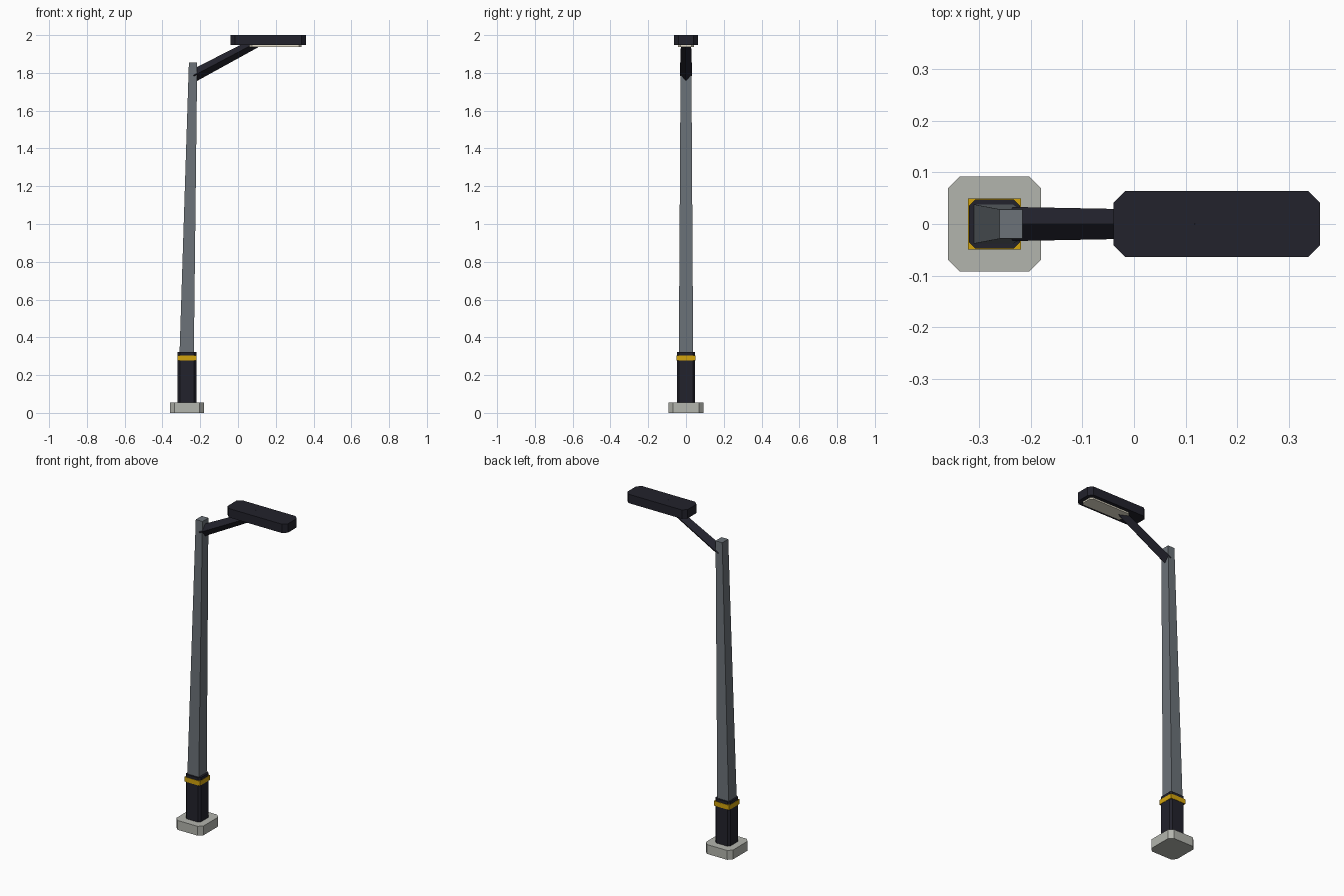
import bpy
import bmesh
from math import atan2
from mathutils import Vector, Matrix

cube = bpy.data.objects.get("Cube")
if cube:
    bpy.data.objects.remove(cube, do_unlink=True)


def material(name, rgb):
    mat = bpy.data.materials.new(name)
    mat.use_nodes = True
    mat.diffuse_color = (*rgb, 1)
    bsdf = next(n for n in mat.node_tree.nodes if n.type == 'BSDF_PRINCIPLED')
    bsdf.inputs["Base Color"].default_value = (*rgb, 1)
    return mat


concrete = material("pale concrete", (0.45, 0.46, 0.42))
dark = material("dark navy metal", (0.016, 0.016, 0.025))
steel = material("grey steel", (0.15, 0.17, 0.19))
yellow = material("warning yellow", (0.65, 0.37, 0.004))
glow = material("warm lens", (0.85, 0.80, 0.65))


def finish(name, bm, mat):
    bmesh.ops.recalc_face_normals(bm, faces=bm.faces)
    mesh = bpy.data.meshes.new(name)
    bm.to_mesh(mesh)
    bm.free()
    mesh.materials.append(mat)
    obj = bpy.data.objects.new(name, mesh)
    bpy.context.collection.objects.link(obj)
    return obj


def block(name, x, half_y, z, mat, chamfer=0):
    """Box between x and z limits, with its upright edges chamfered."""
    bm = bmesh.new()
    size = Vector((x[1] - x[0], 2 * half_y, z[1] - z[0]))
    centre = Vector((sum(x) / 2, 0, sum(z) / 2))
    bmesh.ops.create_cube(bm, matrix=Matrix.Translation(centre) @ Matrix.Diagonal((*size, 1)))
    if chamfer:
        upright = [e for e in bm.edges if abs(e.verts[0].co.z - e.verts[1].co.z) > size.z / 2]
        bmesh.ops.bevel(bm, geom=upright, offset=chamfer, segments=1, affect='EDGES')
    return finish(name, bm, mat)


# Footing, boot and warning band
block("footing", (-0.36, -0.18), 0.092, (0, 0.056), concrete, 0.023)
block("pole_boot", (-0.319, -0.221), 0.047, (0.05, 0.322), dark, 0.011)
block("warning_band", (-0.321, -0.219), 0.049, (0.277, 0.305), yellow)

# Tapered pole leaning towards the lamp
pole = block("pole", (-0.31, -0.234), 0.038, (0.3, 1.855), steel)
for v in pole.data.vertices:
    if v.co.z > 1:
        v.co.x = -0.26 if v.co.x < -0.27 else -0.216
        v.co.y *= 0.75

# Diamond-section arm
start, end = Vector((-0.235, 0, 1.785)), Vector((0.13, 0, 1.978))
axis = end - start
bm = bmesh.new()
bmesh.ops.create_cone(bm, cap_ends=True, segments=4, radius1=0.033, radius2=0.026,
                      depth=axis.length)
# Keep the diamond's points upright and sideways
if min(abs(v.co.y) for v in bm.verts) > 0.005:
    bmesh.ops.rotate(bm, verts=bm.verts, matrix=Matrix.Rotation(atan2(1, 1), 3, 'Z'))
tilt = Matrix.Rotation(atan2(axis.x, axis.z), 4, 'Y')
bm.transform(Matrix.Translation((start + end) / 2) @ tilt)
finish("lamp_arm", bm, dark)

# Lamp head and its lens underneath
block("lamp_head", (-0.04, 0.36), 0.064, (1.947, 2.0), dark, 0.023)
block("lamp_lens", (0.06, 0.336), 0.043, (1.938, 1.95), glow, 0.014)
